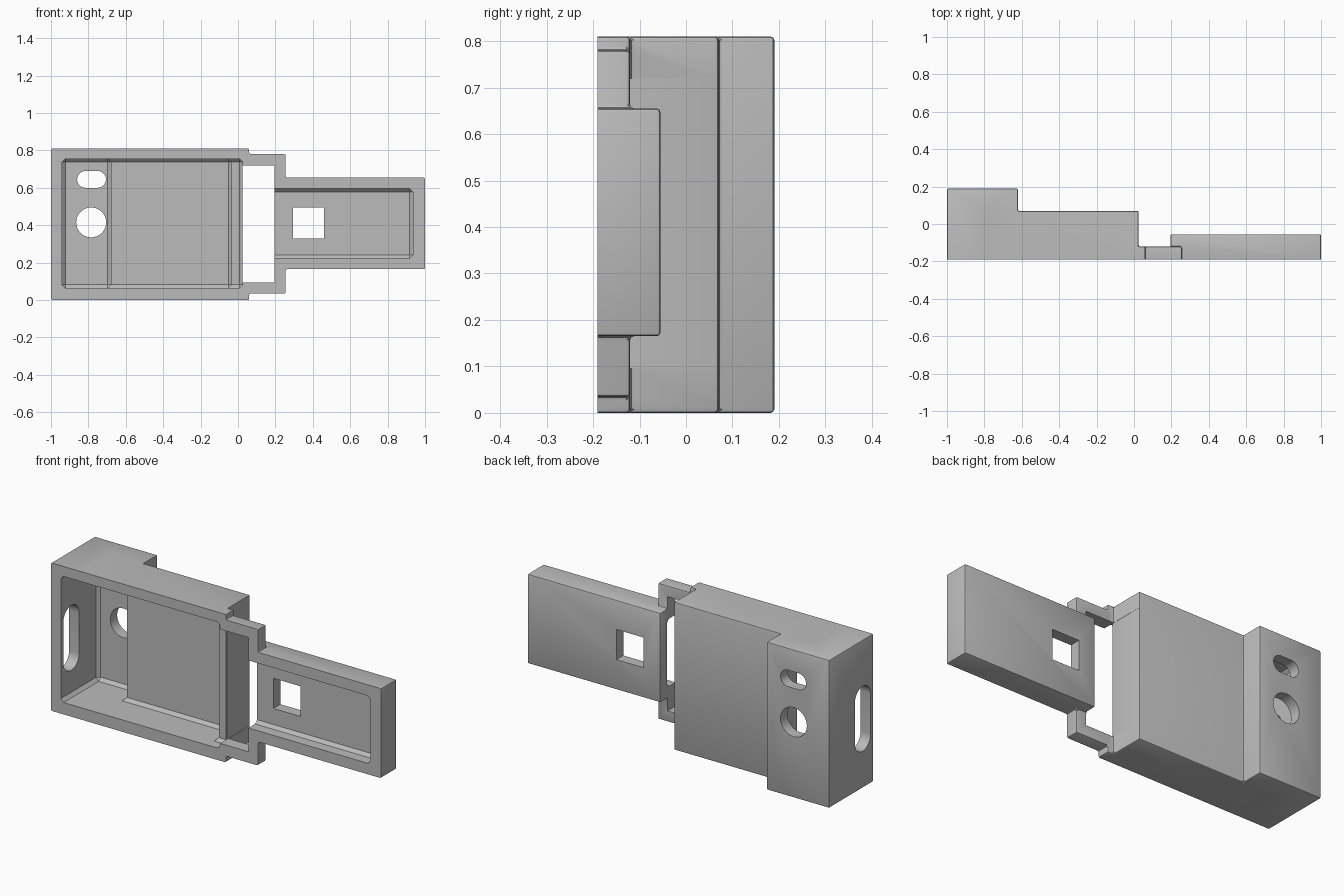
import bpy, bmesh, math
from mathutils import Vector

cube = bpy.data.objects.get("Cube")
if cube:
    bpy.data.objects.remove(cube, do_unlink=True)

FRONT = -0.19      # open face
AHEAD = -0.30      # solids and cutters start here, trimmed at FRONT

plastic = bpy.data.materials.new("light grey plastic")
plastic.use_nodes = True
colour = (0.5, 0.5, 0.5, 1)
plastic.diffuse_color = colour
plastic.node_tree.nodes["Principled BSDF"].inputs["Base Color"].default_value = colour


def finish(name, bm):
    bmesh.ops.recalc_face_normals(bm, faces=bm.faces)
    mesh = bpy.data.meshes.new(name)
    bm.to_mesh(mesh)
    bm.free()
    mesh.materials.append(plastic)
    obj = bpy.data.objects.new(name, mesh)
    bpy.context.collection.objects.link(obj)
    return obj


def prism(name, points, sweep):
    """Extrude a closed outline along a vector."""
    bm = bmesh.new()
    face = bm.faces.new([bm.verts.new(p) for p in points])
    new = bmesh.ops.extrude_face_region(bm, geom=[face])["geom"]
    bmesh.ops.translate(bm, vec=sweep, verts=[v for v in new if isinstance(v, bmesh.types.BMVert)])
    return finish(name, bm)


def box(name, x, y, z):
    corners = [(x[0], y[0], z[0]), (x[1], y[0], z[0]), (x[1], y[0], z[1]), (x[0], y[0], z[1])]
    return prism(name, corners, Vector((0, y[1] - y[0], 0)))


def slot(half, radius, steps=16):
    """Outline of a round-ended slot; half = 0 gives a circle."""
    right = [(half + radius * math.cos(a), radius * math.sin(a))
             for a in (math.pi * (i / steps - 0.5) for i in range(steps + 1))]
    if half == 0:
        right = right[:-1]
    return right + [(-u, -v) for u, v in right]


def apply(obj, kind, **settings):
    mod = obj.modifiers.new(kind.lower(), kind)
    for key, value in settings.items():
        setattr(mod, key, value)
    bpy.context.view_layer.objects.active = obj
    bpy.ops.object.modifier_apply(modifier=mod.name)


def bevel(obj, width, segments):
    apply(obj, "BEVEL", width=width, segments=segments,
          limit_method='ANGLE', angle_limit=math.radians(40))
    return obj


def combine(target, other, operation):
    other.hide_render = True
    apply(target, "BOOLEAN", object=other, operation=operation, solver='EXACT')
    bpy.data.objects.remove(other, do_unlink=True)


# Outer solid: tall block, main block, neck flange, arm
shell = box("connector_housing", (-1, -0.62), (AHEAD, 0.19), (0, 0.81))
for part in (
    box("main_block", (-0.8, 0.025), (AHEAD, 0.07), (0, 0.81)),
    box("flange_lip", (-0.2, 0.06), (AHEAD, -0.12), (0, 0.81)),
    box("neck_flange", (-0.1, 0.255), (AHEAD, -0.12), (0.035, 0.78)),
    box("arm", (0.195, 1), (AHEAD, -0.055), (0.165, 0.655)),
):
    combine(shell, part, 'UNION')
bevel(shell, 0.008, 2)

# Hollow interior
for cutter in (
    box("main_cavity", (-0.94, -0.035), (AHEAD, 0.01), (0.065, 0.755)),
    box("tall_cavity", (-0.94, -0.68), (AHEAD, 0.13), (0.065, 0.755)),
    box("wall_relief", (-0.1, 0.025), (AHEAD, -0.115), (0.065, 0.755)),
    box("arm_cavity", (0.1, 0.935), (AHEAD, -0.115), (0.225, 0.595)),
):
    combine(shell, bevel(cutter, 0.017, 1), 'DIFFERENCE')

# Neck window, square hole and front trim
for cutter in (
    box("neck_window", (0.024, 0.196), (AHEAD, 0.3), (0.095, 0.72)),
    box("square_hole", (0.295, 0.46), (-0.17, 0), (0.33, 0.495)),
    box("front_trim", (-2, 2), (-1, FRONT), (-1, 2)),
):
    combine(shell, cutter, 'DIFFERENCE')

# Round and slotted holes in the back wall, cable slot in the side wall
for cutter in (
    prism("round_hole", [(u - 0.785, 0.08, v + 0.415) for u, v in slot(0, 0.08)],
          Vector((0, 0.2, 0))),
    prism("back_slot", [(u - 0.783, 0.08, v + 0.645) for u, v in slot(0.032, 0.045)],
          Vector((0, 0.2, 0))),
    prism("side_slot", [(-1.1, v - 0.1, u + 0.38) for u, v in slot(0.11, 0.068)],
          Vector((0.25, 0, 0))),
):
    combine(shell, cutter, 'DIFFERENCE')

# Smooth rounded edges, keep corners crisp
bpy.ops.object.select_all(action='DESELECT')
shell.select_set(True)
bpy.context.view_layer.objects.active = shell
bpy.ops.object.shade_smooth_by_angle(angle=math.radians(32))
